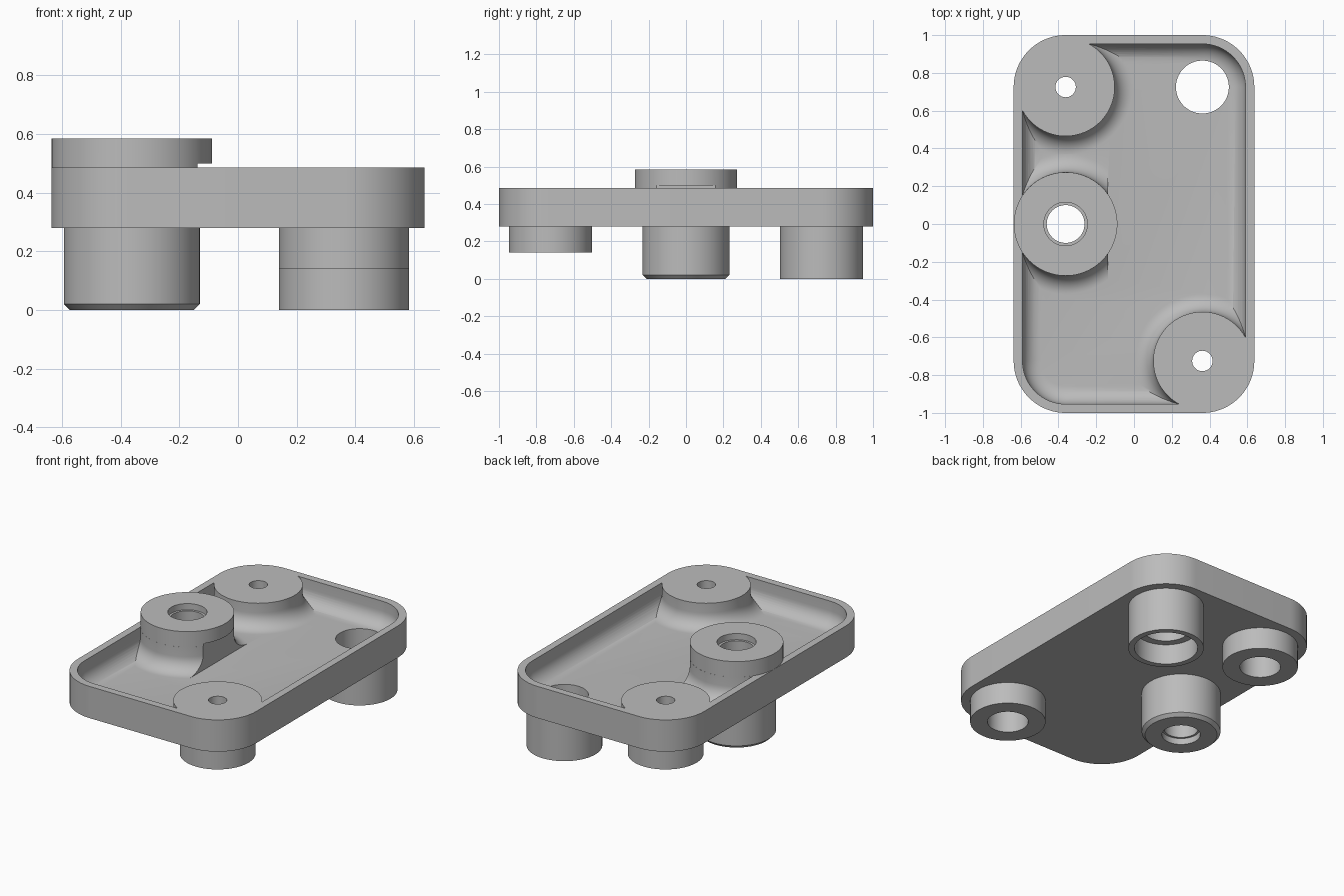
import bpy, bmesh
from math import sin, cos, pi

cube = bpy.data.objects.get("Cube")
if cube:
    bpy.data.objects.remove(cube, do_unlink=True)

HALF_X, HALF_Y, CORNER = 0.637, 1.0, 0.275
CX, CY = HALF_X - CORNER, HALF_Y - CORNER      # corner centres, shared by the bosses
BASE, FLOOR, RIM, TOP = 0.28, 0.328, 0.485, 0.585
WALL, FILLET = 0.047, 0.095
SEGS = 96

grey = bpy.data.materials.new("Plain grey")
grey.use_nodes = True
grey.diffuse_color = (0.5, 0.5, 0.5, 1)
grey.node_tree.nodes["Principled BSDF"].inputs["Base Color"].default_value = (0.5, 0.5, 0.5, 1)


def loft(name, rings):
    """Solid skinned through rings of equal length, capped at both ends."""
    bm = bmesh.new()
    rows = [[bm.verts.new(p) for p in ring] for ring in rings]
    n = len(rows[0])
    for a, b in zip(rows, rows[1:]):
        for i in range(n):
            j = (i + 1) % n
            bm.faces.new((a[i], a[j], b[j], b[i]))
    bm.faces.new(rows[0][::-1])
    bm.faces.new(rows[-1])
    bmesh.ops.recalc_face_normals(bm, faces=bm.faces)
    mesh = bpy.data.meshes.new(name)
    bm.to_mesh(mesh)
    bm.free()
    mesh.materials.append(grey)
    obj = bpy.data.objects.new(name, mesh)
    bpy.context.collection.objects.link(obj)
    return obj


def lathe(name, x, y, profile):
    """Round solid from (radius, z) pairs."""
    angles = [2 * pi * i / SEGS for i in range(SEGS)]
    return loft(name, [[(x + r * cos(a), y + r * sin(a), z) for a in angles]
                       for r, z in profile])


def slab(name, profile):
    """Rounded rectangle solid from (inset, z) pairs."""
    steps = SEGS // 4
    rings = []
    for inset, z in profile:
        r, ring = CORNER - inset, []
        for q, (sx, sy) in enumerate(((1, 1), (-1, 1), (-1, -1), (1, -1))):
            for i in range(steps + 1):
                a = pi / 2 * (q + i / steps)
                ring.append((sx * CX + r * cos(a), sy * CY + r * sin(a), z))
        rings.append(ring)
    return loft(name, rings)


def combine(target, tool, operation):
    mod = target.modifiers.new("combine", 'BOOLEAN')
    mod.operation, mod.object, mod.solver = operation, tool, 'EXACT'
    bpy.context.view_layer.objects.active = target
    bpy.ops.object.modifier_apply(modifier=mod.name)
    bpy.data.objects.remove(tool, do_unlink=True)


def cove(start, direction):
    """Quarter-round from the pocket floor up to a vertical wall at start."""
    pts = []
    for i in range(11):
        a = pi / 2 * i / 10
        pts.append((start + direction * FILLET * (1 - sin(a)), FLOOR + FILLET * (1 - cos(a))))
    return pts


# Plate with the raised collar
body = slab("mounting_plate", [(0, BASE), (0, RIM)])
combine(body, lathe("collar", -CX, 0, [(CORNER - 0.001, 0.31), (CORNER - 0.001, TOP)]), 'UNION')

# Pocket with coved walls, leaving three coved bosses standing
pocket = slab("pocket_cutter", cove(WALL, 1) + [(WALL, 0.7)])
for x, y, r in ((-CX, CY, 0.26), (CX, -CY, 0.26), (-CX, 0, CORNER - 0.0005)):
    boss = lathe("boss", x, y, [(r + FILLET, 0.2)] + cove(r, 1) + [(r, 0.8)])
    if y == 0:
        # Flat notch under the collar
        x0, x1, w = -0.138, 0.2, 0.5
        notch = loft("notch_cutter", [[(x0, -w, z), (x1, -w, z), (x1, w, z), (x0, w, z)]
                                      for z in (0.1, 0.5)])
        combine(boss, notch, 'DIFFERENCE')
    combine(pocket, boss, 'DIFFERENCE')
combine(body, pocket, 'DIFFERENCE')

# Posts on the underside
SEAT = 0.305
for x, y, profile in (
        (-CX, CY, [(0.222, 0.14), (0.222, SEAT)]),
        (CX, -CY, [(0.222, 0.14), (0.222, SEAT)]),
        (CX, CY, [(0.222, 0), (0.222, SEAT)]),
        (-CX, 0, [(0.212, 0), (0.232, 0.02), (0.232, SEAT)])):
    combine(body, lathe("post", x, y, profile), 'UNION')

# Stepped bores
screw = [(0.12, 0), (0.12, 0.38), (0.054, 0.38), (0.054, 0.7)]
for x, y, profile in (
        (-CX, CY, screw),
        (CX, -CY, screw),
        (CX, CY, [(0.186, -0.1), (0.186, 0.13), (0.14, 0.13), (0.14, 0.7)]),
        (-CX, 0, [(0.113, -0.1), (0.113, 0.04), (0.1, 0.04), (0.1, TOP - 0.04),
                  (0.115, TOP - 0.04), (0.115, 0.7)])):
    combine(body, lathe("bore_cutter", x, y, profile), 'DIFFERENCE')

bpy.ops.object.select_all(action='DESELECT')
body.select_set(True)
bpy.context.view_layer.objects.active = body
bpy.ops.object.shade_smooth_by_angle(angle=pi / 6)
